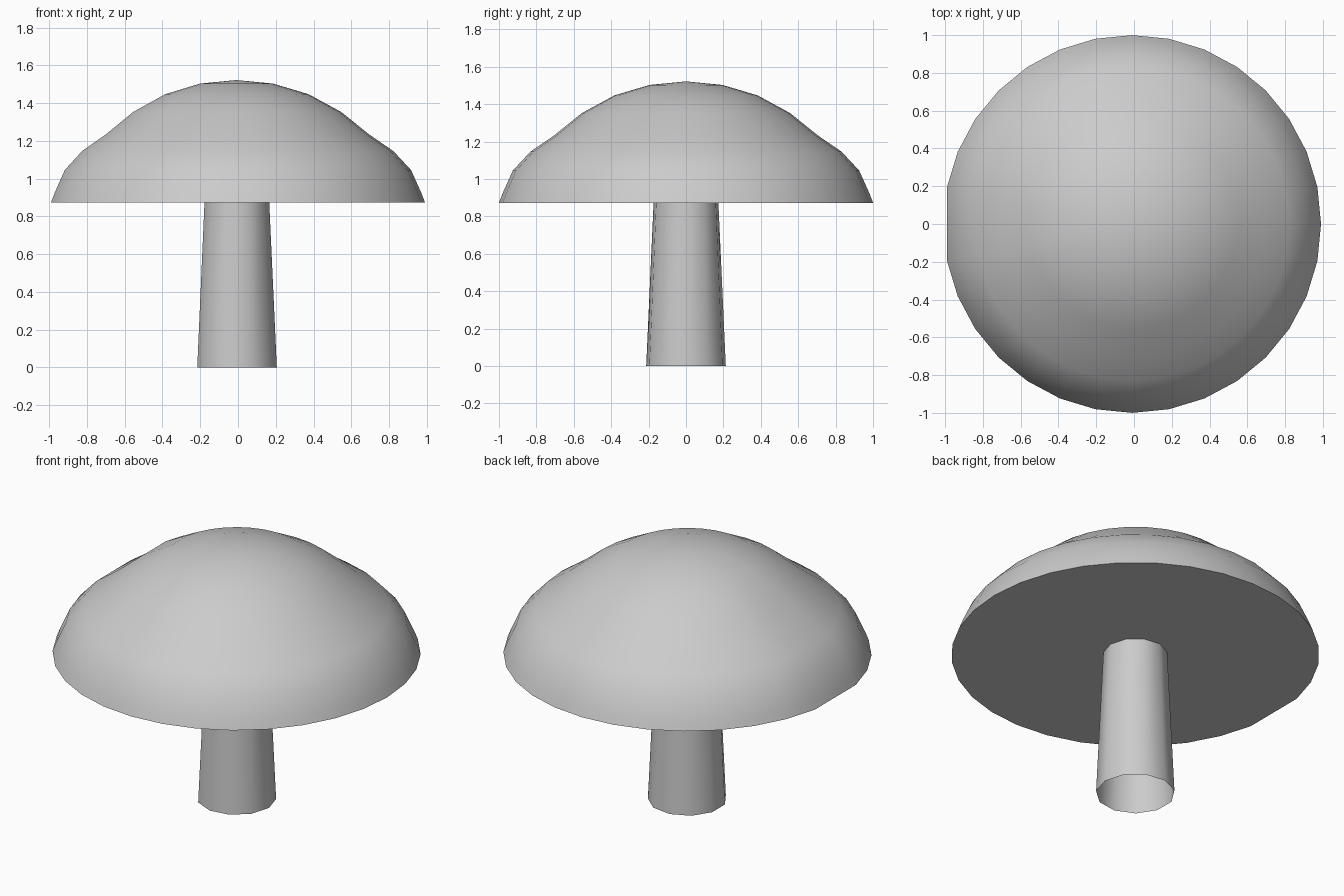
import bpy, bmesh
from math import cos, sin, tau, radians

if "Cube" in bpy.data.objects:
    bpy.data.objects.remove(bpy.data.objects["Cube"])

AXIS_X = -0.0095


def lathe(name, profile, angles, tip=None, floor=False):
    """Stack rings of (radius, z) about the axis, optionally with a tip and a flat base."""
    bm = bmesh.new()
    rings = [[bm.verts.new((AXIS_X + r * cos(a), r * sin(a), z)) for a in angles]
             for r, z in profile]
    n = len(angles)
    for lo, hi in zip(rings, rings[1:]):
        for i in range(n):
            j = (i + 1) % n
            bm.faces.new((lo[i], lo[j], hi[j], hi[i]))
    if tip is not None:
        t = bm.verts.new((AXIS_X, 0, tip))
        for i in range(n):
            bm.faces.new((rings[-1][i], rings[-1][(i + 1) % n], t))
    if floor:
        bm.faces.new(rings[0][::-1])
    me = bpy.data.meshes.new(name)
    bm.to_mesh(me)
    bm.free()
    ob = bpy.data.objects.new(name, me)
    bpy.context.collection.objects.link(ob)
    bpy.ops.object.select_all(action='DESELECT')
    ob.select_set(True)
    bpy.context.view_layer.objects.active = ob
    bpy.ops.object.shade_smooth_by_angle(angle=radians(45))
    return ob


# Cap: 32-step dome with one flat wider facet on the left side, closed underneath
cap_profile = [(1.0, 0.873), (0.98, 0.925), (0.926, 1.045), (0.832, 1.146),
               (0.705, 1.233), (0.556, 1.353), (0.383, 1.447), (0.195, 1.503)]
cap_angles = [tau * i / 32 for i in range(32) if i != 16]
lathe("cap", cap_profile, cap_angles, tip=1.522, floor=True)

# Stem: tapered open tube
lathe("stem", [(0.215, 0.0), (0.175, 0.873)], [tau * i / 11 for i in range(11)])
